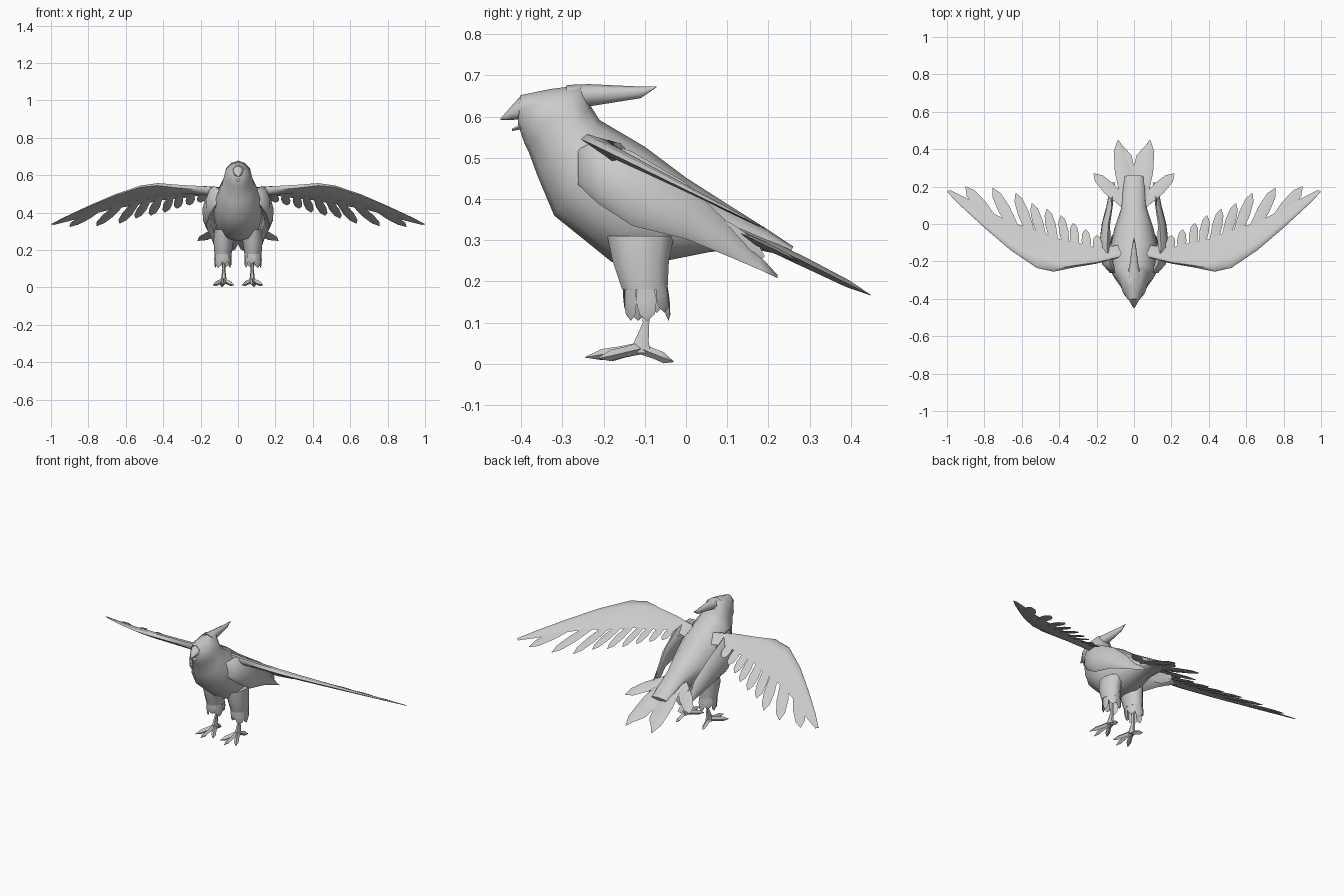
import bpy, bmesh, math
from mathutils import Vector as V

if "Cube" in bpy.data.objects:
    bpy.data.objects.remove(bpy.data.objects["Cube"])

grey = bpy.data.materials.new("plumage_grey")
grey.use_nodes = True
grey.diffuse_color = (0.6, 0.6, 0.6, 1)
grey.node_tree.nodes["Principled BSDF"].inputs["Base Color"].default_value = (0.6, 0.6, 0.6, 1)


def finish(name, bm, mirror=True, angle=60):
    bmesh.ops.remove_doubles(bm, verts=bm.verts, dist=0.0003)
    bmesh.ops.recalc_face_normals(bm, faces=bm.faces)
    me = bpy.data.meshes.new(name)
    bm.to_mesh(me)
    bm.free()
    me.materials.append(grey)
    ob = bpy.data.objects.new(name, me)
    bpy.context.collection.objects.link(ob)
    if mirror:
        ob.modifiers.new("Mirror", "MIRROR").use_clip = False
    bpy.ops.object.select_all(action="DESELECT")
    ob.select_set(True)
    bpy.context.view_layer.objects.active = ob
    bpy.ops.object.shade_smooth_by_angle(angle=math.radians(angle))
    return ob


def loft(bm, rings):
    """Skin a list of equal-length rings and cap both ends."""
    rows = [[bm.verts.new(p) for p in r] for r in rings]
    n = len(rows[0])
    for a, b in zip(rows, rows[1:]):
        for i in range(n):
            j = (i + 1) % n
            bm.faces.new((a[i], a[j], b[j], b[i]))
    bm.faces.new(rows[0])
    bm.faces.new(rows[-1])


def oval(c, u, v, n=12):
    return [c + u * math.cos(k * math.tau / n) + v * math.sin(k * math.tau / n) for k in range(n)]


def feather(bm, root, tip, width, up, thick=0.005, shape=((0, .7), (.55, 1), (.85, .75), (1, .06))):
    """Flat blade with a diamond section, tapering to a tip."""
    root, tip, up = V(root), V(tip), V(up).normalized()
    side = (tip - root).cross(up).normalized()
    loft(bm, [oval(root.lerp(tip, t), side * width * w / 2, up * thick * w, 4) for t, w in shape])


# Body: top (y, z), bottom (y, z), half width
sections = [
    (-.402, .652, -.408, .582, .03), (-.33, .667, -.392, .535, .062),
    (-.25, .677, -.382, .515, .074), (-.232, .627, -.36, .455, .088),
    (-.21, .592, -.32, .36, .118), (-.10, .527, -.18, .247, .13),
    (0, .452, -.05, .25, .105), (.1, .388, .06, .272, .07),
    (.2, .325, .18, .275, .06), (.26, .285, .25, .262, .05)]
bm = bmesh.new()
loft(bm, [oval(V((0, (a + c) / 2, (b + d) / 2)), V((w, 0, 0)), V((0, a - c, b - d)) / 2)
          for a, b, c, d, w in sections])
finish("body", bm, False)

# Beak, upper and lower
bm = bmesh.new()
loft(bm, [oval(V((0, -.398, .624)), V((.031, 0, 0)), V((0, 0, .03)), 8),
          oval(V((0, -.425, .608)), V((.018, 0, 0)), V((0, 0, .016)), 8),
          oval(V((0, -.45, .594)), V((.002, 0, 0)), V((0, 0, .002)), 8)])
loft(bm, [oval(V((0, -.385, .582)), V((.022, 0, 0)), V((0, 0, .012)), 6),
          oval(V((0, -.422, .568)), V((.003, 0, 0)), V((0, 0, .003)), 6)])
finish("beak", bm, False)

# Head crest
bm = bmesh.new()
loft(bm, [oval(V((0, y, z)), V((w, 0, 0)), V((0, 0, h)), 8) for y, z, w, h in
          [(-.29, .645, .045, .032), (-.235, .652, .026, .027), (-.11, .659, .009, .014), (-.072, .672, .001, .001)]])
finish("head_crest", bm, False)


# Wings lie on one plane that slopes down toward the back
def on_wing(x, y, dz=0):
    return V((x, y, .56 - .5 * (y + .255) + dz))


wing_up = V((0, .5, 1))
bm = bmesh.new()
# Leading edge x, y, trailing edge x, y, thickness
arm = [(.07, -.18, .07, -.11, .03), (.2, -.212, .19, -.13, .024), (.32, -.232, .3, -.1, .022),
       (.43, -.255, .4, -.08, .02), (.52, -.235, .53, -.03, .017), (.66, -.14, .66, .01, .013),
       (.8, -.02, .77, .065, .009), (.93, .1, .89, .135, .005), (1.0, .172, .985, .182, .002)]
rings = []
for lx, ly, tx, ty, t in arm:
    ring = []
    for f, h in ((0, -.4), (.08, .6), (.3, 1), (.65, .5), (1, .1), (.65, -.3), (.3, -.9)):
        ring.append(on_wing(lx + (tx - lx) * f, ly + (ty - ly) * f, h * t - .007))
    rings.append(ring)
loft(bm, rings)
finish("wing_arm", bm)

# Flight feathers: root x, y, tip x, y, width
bm = bmesh.new()
quills = [(.72, -.03, .9, .2, .07), (.62, -.06, .755, .192, .065), (.54, -.08, .632, .165, .06),
          (.48, -.1, .545, .11, .055), (.42, -.12, .465, .08, .055), (.36, -.13, .39, .045, .05),
          (.31, -.15, .325, .005, .05), (.25, -.16, .26, -.03, .05), (.19, -.16, .2, -.06, .05),
          (.145, -.16, .15, -.08, .05)]
for k, (rx, ry, tx, ty, w) in enumerate(quills):
    feather(bm, on_wing(rx, ry, -.01), on_wing(tx, ty, -.008), w, wing_up + V((.12, 0, 0)), .004)
finish("flight_feathers", bm)

# Flank panels: y, top z, bottom z, middle x, half thickness
flank = [(-.262, .52, .435, .112, .012), (-.215, .545, .39, .14, .03), (-.13, .515, .335, .157, .032),
         (0, .44, .303, .15, .02), (.1, .345, .262, .13, .012), (.18, .262, .228, .118, .007),
         (.222, .216, .208, .112, .002)]
bm = bmesh.new()
loft(bm, [oval(V((x, y, (a + b) / 2)), V((t, 0, 0)), V((-.012, 0, (a - b) / 2)), 8) for y, a, b, x, t in flank])
feather(bm, (.14, -.02, .37), (.11, .19, .26), .07, (1, .2, 0), .008)
finish("flank_panel", bm)

# Tail fan
bm = bmesh.new()
tail_up = V((0, .55, 1))
feather(bm, (.03, .08, .35), (.085, .448, .167), .085, tail_up, .012)
feather(bm, (.025, .1, .33), (.055, .41, .185), .1, tail_up, .008)
feather(bm, (.03, .09, .335), (.215, .27, .25), .075, tail_up, .009)
finish("tail_feathers", bm)

# Feathered thighs with a ragged hem
bm = bmesh.new()
leg = [(.31, .07, -.11, .055, .085), (.25, .078, -.11, .053, .072), (.18, .08, -.1, .046, .058)]
loft(bm, [oval(V((x, y, z)), V((a, 0, 0)), V((0, b, 0)), 10) for z, x, y, a, b in leg])
for k in range(7):
    c, s = math.cos(k * math.tau / 7), math.sin(k * math.tau / 7)
    feather(bm, (.08 + .037 * c, -.1 + .048 * s, .21),
            (.08 + .041 * c, -.093 + .052 * s, .105 + .02 * (k % 2)), .05, (c, s, 0), .008)
finish("thigh", bm)

# Shins and toes
bm = bmesh.new()
loft(bm, [oval(V((x, y, z)), V((r, 0, 0)), V((0, d, 0)), 6) for x, y, z, r, d in
          [(.077, -.1, .19, .013, .016), (.076, -.097, .1, .008, .009),
           (.076, -.108, .055, .013, .02), (.076, -.11, .026, .017, .028)]])
for tx, ty, tz in ((.078, -.245, .016), (.022, -.205, .013), (.135, -.215, .013), (.088, -.03, .005)):
    a, b = V((.076, -.11, .038)), V((tx, ty, tz))
    feather(bm, a, b, .028, (0, 0, 1), .015, ((0, 1), (.4, .85), (.7, .9), (1, .05)))
finish("foot", bm)
